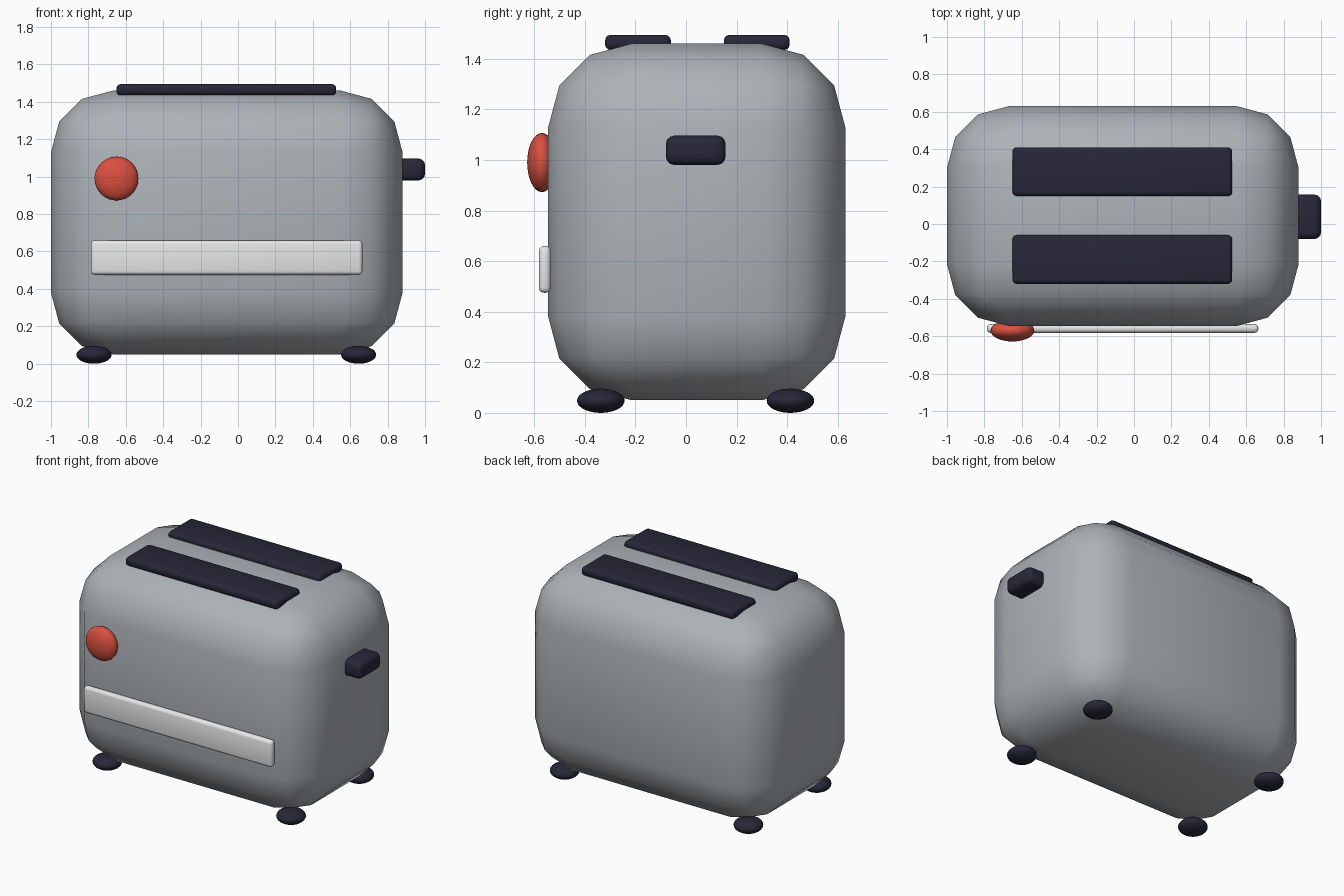
import bpy
import math

cube = bpy.data.objects.get("Cube")
if cube:
    bpy.data.objects.remove(cube, do_unlink=True)


def material(name, color):
    m = bpy.data.materials.new(name)
    m.use_nodes = True
    m.diffuse_color = (*color, 1)
    m.node_tree.nodes["Principled BSDF"].inputs["Base Color"].default_value = (*color, 1)
    return m


steel = material("steel grey", (0.42, 0.45, 0.48))
dark = material("dark navy", (0.02, 0.02, 0.04))
red = material("red", (0.7, 0.08, 0.05))
silver = material("pale silver", (0.8, 0.8, 0.8))


def finish(name, mat):
    ob = bpy.context.object
    ob.name = ob.data.name = name
    ob.data.materials.append(mat)
    bpy.ops.object.shade_smooth()
    return ob


def rounded_box(name, low, high, radius, mat, segments=3):
    """Box between two corners with rounded edges."""
    center = [(a + b) / 2 for a, b in zip(low, high)]
    bpy.ops.mesh.primitive_cube_add(size=1, location=center)
    ob = finish(name, mat)
    ob.scale = [b - a for a, b in zip(low, high)]
    bpy.ops.object.transform_apply(location=False, rotation=False, scale=True)
    bevel = ob.modifiers.new("Rounding", "BEVEL")
    bevel.width = radius
    bevel.segments = segments
    bevel.limit_method = "NONE"
    return ob


def ellipsoid(name, center, radii, mat, tilt=0):
    bpy.ops.mesh.primitive_uv_sphere_add(segments=32, ring_count=16, radius=1,
                                         location=center, rotation=(tilt, 0, 0))
    ob = finish(name, mat)
    ob.scale = radii
    return ob


# Main housing
rounded_box("body", (-1, -0.545, 0.05), (0.88, 0.63, 1.46), 0.33, steel)

# Bread slots on top
for name, y in (("front_slot", -0.32), ("back_slot", 0.15)):
    rounded_box(name, (-0.65, y, 1.435), (0.525, y + 0.26, 1.495), 0.022, dark)

# Push-down lever on the side
rounded_box("lever", (0.78, -0.08, 0.98), (1, 0.157, 1.097), 0.035, dark)

# Front strip and browning knob
rounded_box("front_strip", (-0.787, -0.582, 0.475), (0.665, -0.535, 0.66), 0.02, silver)
ellipsoid("knob", (-0.65, -0.57, 0.99), (0.117, 0.117, 0.058), red, math.pi / 2)

# Feet at the four corners
for side, x in (("right", -0.77), ("left", 0.645)):
    for end, y in (("front", -0.337), ("back", 0.413)):
        ellipsoid(f"{end}_{side}_foot", (x, y, 0.048), (0.094, 0.094, 0.048), dark)
